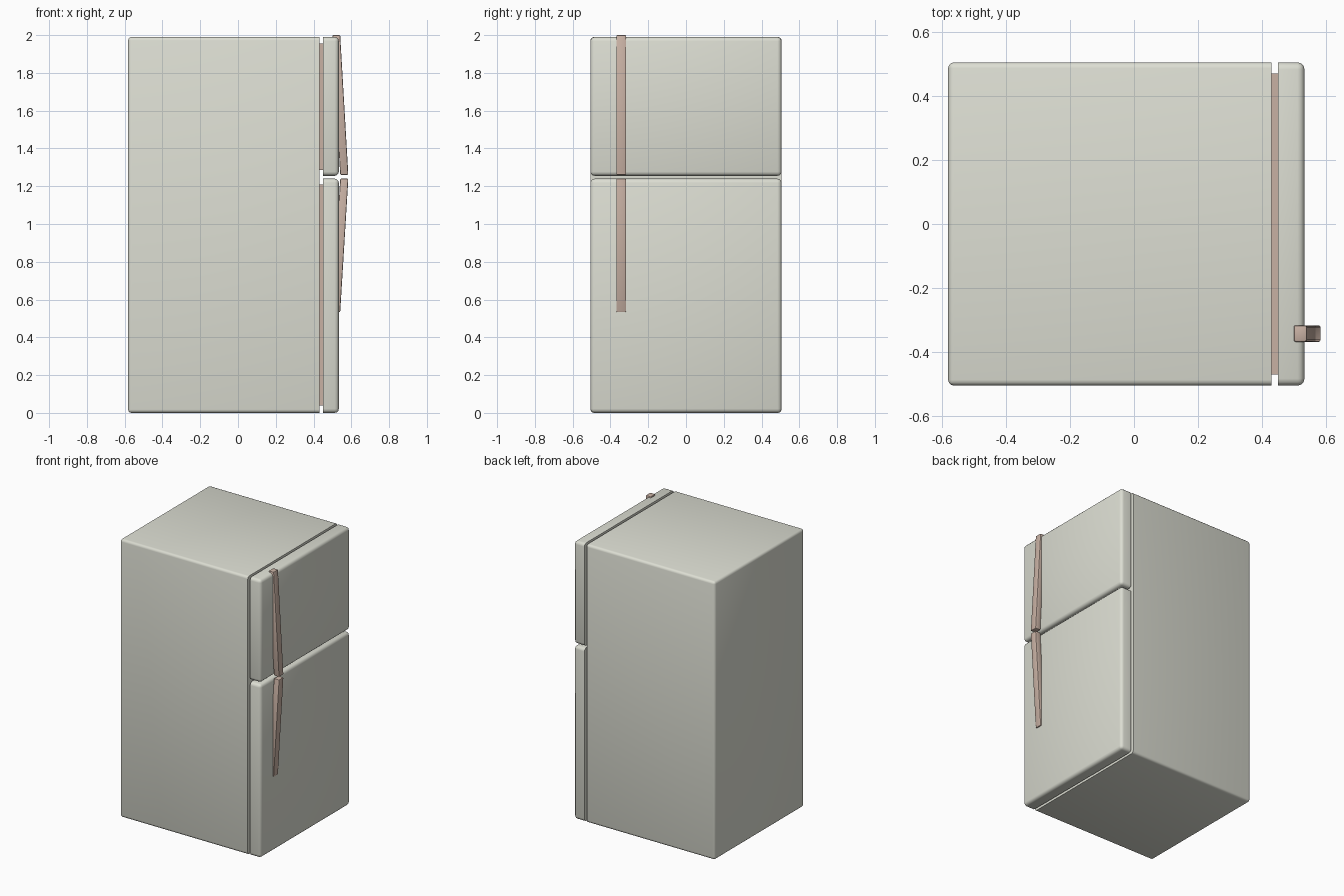
import bpy, bmesh, math

if "Cube" in bpy.data.objects:
    bpy.data.objects.remove(bpy.data.objects["Cube"])


def material(name, rgb):
    m = bpy.data.materials.new(name)
    m.diffuse_color = (*rgb, 1)
    m.use_nodes = True
    m.node_tree.nodes["Principled BSDF"].inputs["Base Color"].default_value = m.diffuse_color
    return m


ENAMEL = material("enamel", (0.72, 0.73, 0.65))
TRIM = material("brown_trim", (0.58, 0.44, 0.37))


def finish(bm, name, mat):
    bmesh.ops.recalc_face_normals(bm, faces=bm.faces)
    me = bpy.data.meshes.new(name)
    bm.to_mesh(me)
    bm.free()
    me.materials.append(mat)
    ob = bpy.data.objects.new(name, me)
    bpy.context.collection.objects.link(ob)
    bpy.ops.object.select_all(action='DESELECT')
    ob.select_set(True)
    bpy.context.view_layer.objects.active = ob
    bpy.ops.object.shade_smooth_by_angle(angle=math.radians(35))
    return ob


def prism(name, profile, y0, y1, mat, bevel=0.0, segments=3, sharp_x=None):
    """Extrude an x-z profile along y and round all edges except those lying on x = sharp_x."""
    bm = bmesh.new()
    face = bm.faces.new([bm.verts.new((x, y0, z)) for x, z in profile])
    ext = bmesh.ops.extrude_face_region(bm, geom=[face])
    for v in ext["geom"]:
        if isinstance(v, bmesh.types.BMVert):
            v.co.y = y1
    if bevel:
        edges = [e for e in bm.edges if sharp_x is None
                 or not all(abs(v.co.x - sharp_x) < 1e-5 for v in e.verts)]
        bmesh.ops.bevel(bm, geom=edges, offset=bevel, segments=segments,
                        profile=0.5, affect='EDGES')
    return finish(bm, name, mat)


def box(name, x0, x1, half_y, z0, z1, mat, bevel=0.0, sharp_x=None):
    return prism(name, [(x0, z0), (x1, z0), (x1, z1), (x0, z1)],
                 -half_y, half_y, mat, bevel, 3, sharp_x)


# cabinet
box("cabinet", -0.582, 0.431, 0.506, 0.0, 1.99, ENAMEL, 0.018, 0.431)

# doors with their recessed seals
for part, z0, z1, s0, s1 in (("freezer", 1.255, 1.99, 1.285, 1.955),
                             ("fridge", 0.0, 1.24, 0.04, 1.208)):
    box(part + "_door", 0.45, 0.534, 0.506, z0, z1, ENAMEL, 0.022, 0.45)
    box(part + "_seal", 0.425, 0.455, 0.471, s0, s1, TRIM)

# slanted handles, flaring outwards towards the gap between the doors
for part, z_far, z_gap in (("freezer", 2.0, 1.26), ("fridge", 0.533, 1.24)):
    prism(part + "_handle",
          [(0.50, z_far), (0.541, z_far), (0.584, z_gap), (0.541, z_gap)],
          -0.369, -0.317, TRIM, 0.006, 2)
